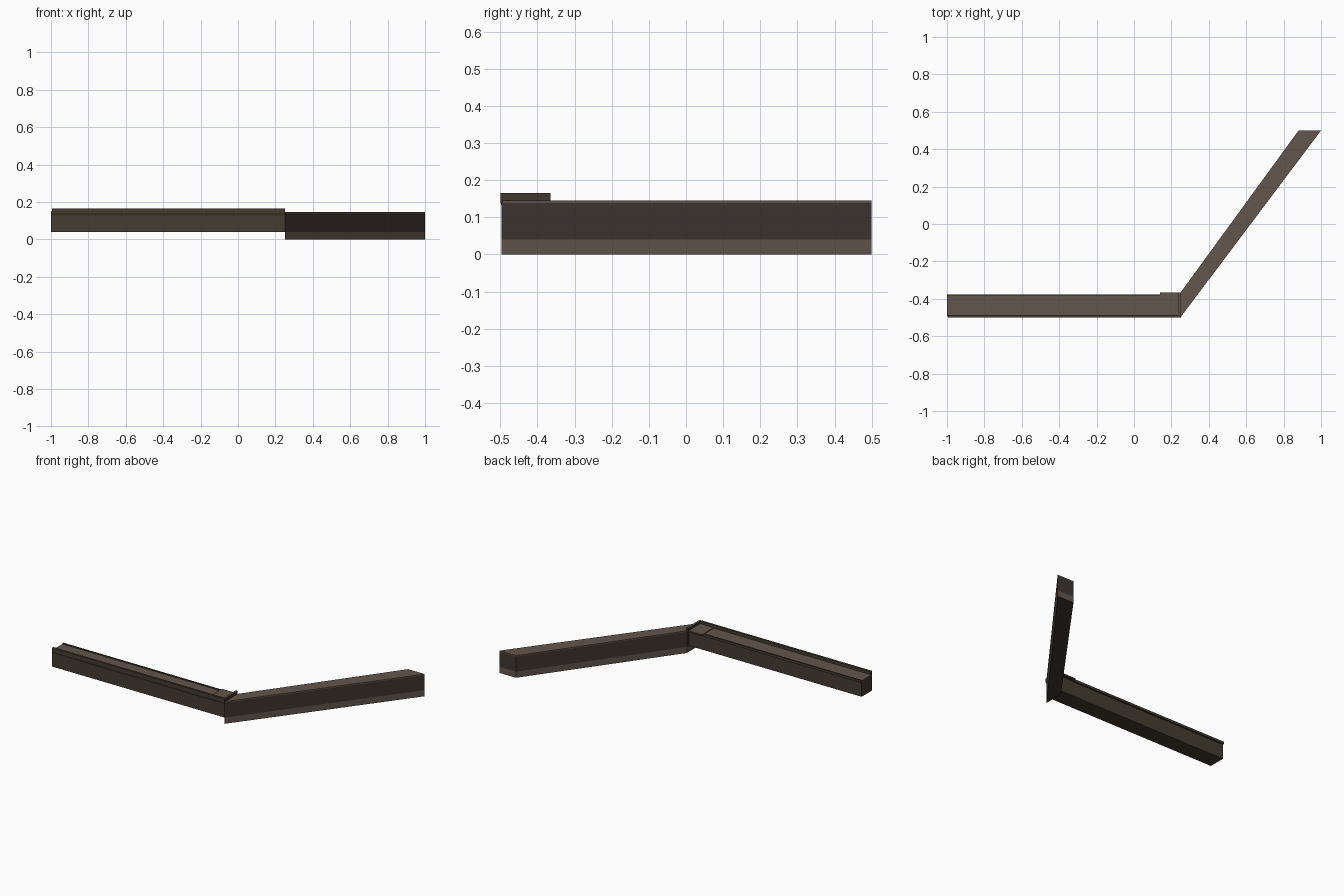
import bpy, bmesh

if "Cube" in bpy.data.objects:
    bpy.data.objects.remove(bpy.data.objects["Cube"])


def material(name, rgb):
    m = bpy.data.materials.new(name)
    m.diffuse_color = (*rgb, 1)
    m.use_nodes = True
    m.node_tree.nodes["Principled BSDF"].inputs["Base Color"].default_value = m.diffuse_color
    return m


LIGHT = material("light brown", (0.127, 0.093, 0.072))
DARK = material("dark brown", (0.051, 0.037, 0.030))
OLIVE = material("dark olive brown", (0.056, 0.045, 0.030))


def finish(name, bm, mats, rule):
    bmesh.ops.recalc_face_normals(bm, faces=bm.faces)
    bm.normal_update()
    for f in bm.faces:
        f.material_index = rule(f.calc_center_median(), f.normal)
    me = bpy.data.meshes.new(name)
    bm.to_mesh(me)
    bm.free()
    for m in mats:
        me.materials.append(m)
    ob = bpy.data.objects.new(name, me)
    bpy.context.collection.objects.link(ob)
    return ob


def loft(rings):
    """Join successive rings of points and cap both ends."""
    bm = bmesh.new()
    rs = [[bm.verts.new(p) for p in ring] for ring in rings]
    n = len(rs[0])
    for a, b in zip(rs, rs[1:]):
        for i in range(n):
            j = (i + 1) % n
            bm.faces.new((a[i], a[j], b[j], b[i]))
    bm.faces.new(rs[0])
    bm.faces.new(rs[-1])
    return bm


def along_x(profile, x0, x1):
    return loft([[(x, y, z) for y, z in profile] for x in (x0, x1)])


def up(c, n):
    return 1 if n.z > 0.7 else 0


# Diagonal wall: light base band, dark sides, light top edge
plan = [(0.25, -0.497), (1.0, 0.5), (0.88, 0.5), (0.25, -0.365)]
bm = loft([[(x, y, z) for x, y in plan] for z in (0, 0.04, 0.138, 0.145)])
finish("diagonal_wall", bm, [DARK, LIGHT],
       lambda c, n: 1 if n.z > 0.7 or (n.z > -0.5 and (c.z < 0.04 or c.z > 0.138)) else 0)

# Straight wall
bm = along_x([(-0.495, 0.04), (-0.386, 0.04), (-0.386, 0.145), (-0.495, 0.145)], -1, 0.25)
finish("straight_wall", bm, [OLIVE, LIGHT], up)

# Dark front lip with a chamfered underside
bm = along_x([(-0.494, 0.125), (-0.5, 0.14), (-0.5, 0.165), (-0.486, 0.165), (-0.486, 0.143)],
             -0.995, 0.25)
finish("front_lip", bm, [OLIVE], lambda c, n: 0)

# Thin dark rear lip
bm = along_x([(-0.386, 0.135), (-0.376, 0.135), (-0.376, 0.15), (-0.386, 0.15)], -1, 0.14)
finish("rear_lip", bm, [OLIVE], lambda c, n: 0)

# Corner plate and its raised end lip
bm = along_x([(-0.49, 0.139), (-0.365, 0.139), (-0.365, 0.149), (-0.49, 0.149)], 0.14, 0.25)
finish("corner_plate", bm, [DARK, LIGHT], up)
bm = along_x([(-0.5, 0.139), (-0.365, 0.139), (-0.365, 0.165), (-0.5, 0.165)], 0.238, 0.252)
finish("corner_lip", bm, [DARK, LIGHT], up)
